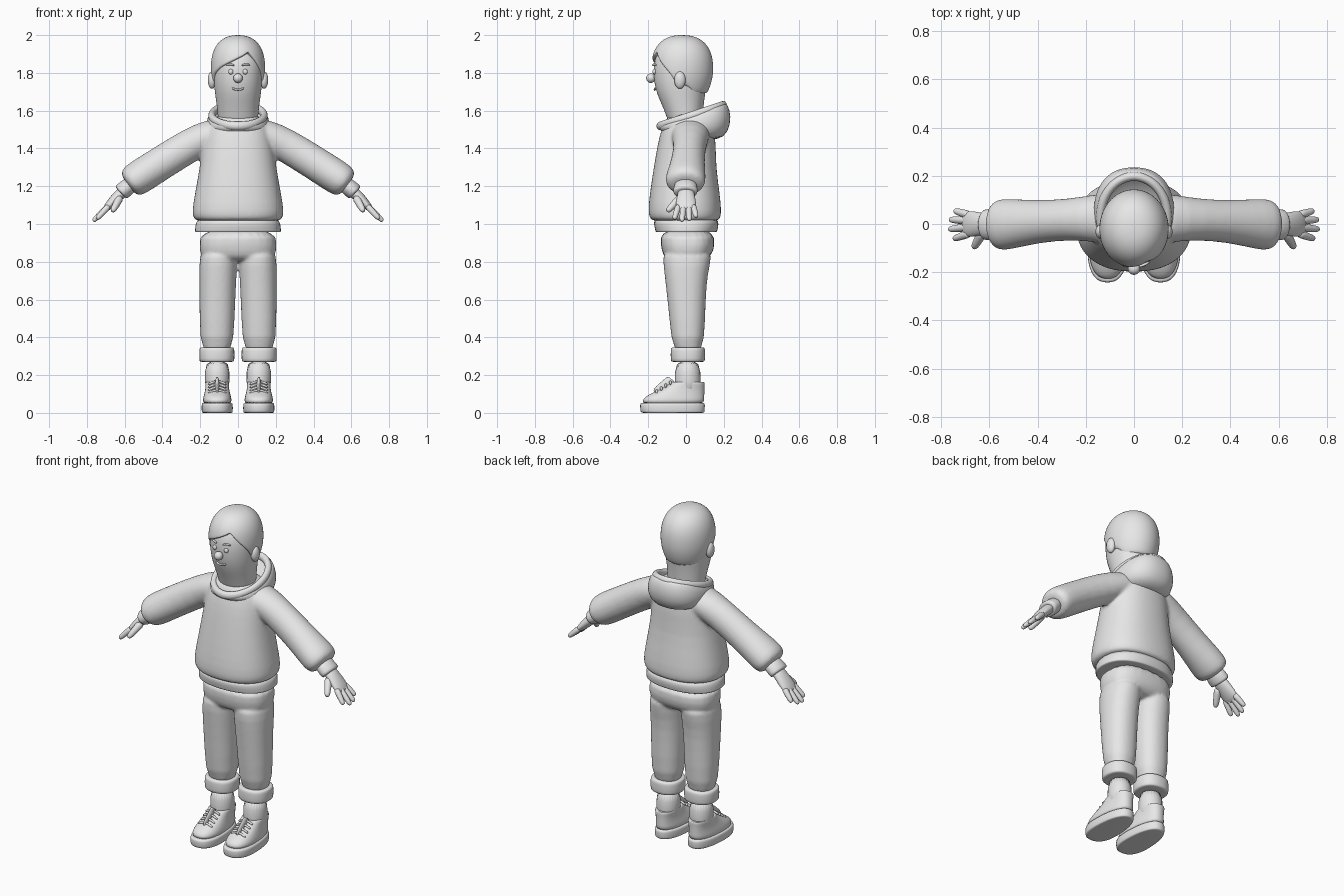
import bpy, bmesh, math
from mathutils import Vector

cube = bpy.data.objects.get("Cube")
if cube:
    bpy.data.objects.remove(cube, do_unlink=True)

grey = bpy.data.materials.new("plain_grey")
grey.use_nodes = True
grey.diffuse_color = (0.8, 0.8, 0.8, 1)
grey.node_tree.nodes["Principled BSDF"].inputs["Base Color"].default_value = (0.8, 0.8, 0.8, 1)


def ring(c, u, v, p=2, n=24):
    """Superellipse section around c with half axes u and v."""
    pts = []
    for i in range(n):
        a = math.tau * i / n
        s, t = math.cos(a), math.sin(a)
        pts.append(Vector(c) + Vector(u) * math.copysign(abs(s) ** (2 / p), s)
                   + Vector(v) * math.copysign(abs(t) ** (2 / p), t))
    return pts


def flat(z, x, rx, y0, y1, p=2.2):
    return ring((x, (y0 + y1) / 2, z), (rx, 0, 0), (0, (y1 - y0) / 2, 0), p)


def loft(bm, rings, caps=True, closed=False):
    rows = [[bm.verts.new(p) for p in r] for r in rings]
    n = len(rows[0])
    pairs = list(zip(rows, rows[1:])) + ([(rows[-1], rows[0])] if closed else [])
    for a, b in pairs:
        for i in range(n):
            j = (i + 1) % n
            bm.faces.new((a[i], a[j], b[j], b[i]))
    if caps:
        bm.faces.new(rows[0])
        bm.faces.new(rows[-1])


def path_rings(spec, side=1, n=16):
    """Sections across a path of (x, y, z, half height, half depth)."""
    pts = [Vector(s[:3]) for s in spec]
    out = []
    for i, s in enumerate(spec):
        d = (pts[min(i + 1, len(pts) - 1)] - pts[max(i - 1, 0)]).normalized()
        ref = Vector((0, 1, 0)) if abs(d.y) < 0.85 else Vector((0, 0, 1))
        v = d.cross(ref).normalized()
        u = v.cross(d).normalized()
        r = ring(pts[i], u * s[4], v * s[3], 2, n)
        out.append([Vector((q.x * side, q.y, q.z)) for q in r])
    return out


def finger(bm, a, b, ra, rb):
    a, b = Vector(a), Vector(b)
    spec = []
    for t, k in ((0, 0.6), (0.05, 1), (0.5, 1), (0.88, 1), (1, 0.6)):
        r = (ra + (rb - ra) * t) * k
        spec.append((*a.lerp(b, t), r, r))
    loft(bm, path_rings(spec, n=10))


def finish(name, bm, mirror=False, subsurf=1, blend=0):
    bmesh.ops.recalc_face_normals(bm, faces=bm.faces)
    for f in bm.faces:
        f.smooth = True
    me = bpy.data.meshes.new(name)
    bm.to_mesh(me)
    bm.free()
    me.materials.append(grey)
    ob = bpy.data.objects.new(name, me)
    bpy.context.collection.objects.link(ob)
    if mirror:
        ob.modifiers.new("mirror", "MIRROR").use_mirror_merge = False
    if subsurf:
        m = ob.modifiers.new("round", "SUBSURF")
        m.levels = m.render_levels = subsurf
    if blend:
        m = ob.modifiers.new("blend", "REMESH")
        m.mode, m.voxel_size, m.use_smooth_shade = "VOXEL", 0.009, True
        m = ob.modifiers.new("soften", "SMOOTH")
        m.factor, m.iterations = 0.5, blend
    return ob


def lofted(name, rings, **kw):
    bm = bmesh.new()
    loft(bm, rings)
    return finish(name, bm, **kw)


def ball(name, c, r, mirror=False):
    bm = bmesh.new()
    bmesh.ops.create_uvsphere(bm, u_segments=24, v_segments=14, radius=1)
    for v in bm.verts:
        v.co = Vector(c) + Vector([a * b for a, b in zip(v.co, r)])
    return finish(name, bm, mirror, 0)


# Sweater: torso and sleeves blended into one skin
bm = bmesh.new()
loft(bm, [flat(z, 0, rx, y0, y1, 2.3) for z, rx, y0, y1 in (
    (1.015, .2, -.16, .16), (1.02, .236, -.192, .182), (1.06, .247, -.203, .19),
    (1.15, .232, -.195, .182), (1.3, .204, -.172, .16), (1.42, .19, -.152, .16),
    (1.5, .175, -.132, .15), (1.55, .145, -.11, .13), (1.58, .11, -.09, .11))])
SLEEVE = ((.05, .02, 1.49, .07, .10), (.14, .025, 1.475, .085, .105), (.25, .02, 1.42, .09, .085),
          (.4, .01, 1.327, .09, .088), (.52, 0, 1.25, .092, .107),
          (.565, -.005, 1.22, .088, .107), (.585, -.005, 1.205, .06, .08))
for side in (1, -1):
    loft(bm, path_rings(SLEEVE, side, 24))
finish("sweater", bm, blend=8)

# Hem band below the sweater
lofted("hem_band", [flat(z, 0, rx, y0, y1, 2.3) for z, rx, y0, y1 in (
    (.957, .215, -.148, .148), (.957, .23, -.162, .165), (.963, .23, -.163, .167),
    (1.0, .226, -.172, .175), (1.04, .22, -.175, .172))])

# Hood bag, open at the top, and its rolled rim
bm = bmesh.new()
loft(bm, [ring((0, y, z), (a, 0, 0), (0, b, s), 2.3, 32) for a, b, y, z, s in (
    (.10, .11, .01, 1.52, .02), (.125, .155, .03, 1.555, .055), (.138, .172, .034, 1.583, .058),
    (.155, .185, .036, 1.575, .06), (.17, .192, .05, 1.535, .035),
    (.165, .175, .05, 1.485, .0), (.12, .13, .045, 1.44, .0))])
finish("hood", bm)
bm = bmesh.new()
loop = []
for i in range(40):
    a = math.tau * i / 40
    out = Vector((math.sin(a), -math.cos(a), 0))
    c = Vector((.139 * out.x, .03 + .168 * out.y, 1.574 + .055 * out.y))
    loop.append(ring(c, out * .02, (0, 0, .024), 2, 10))
loft(bm, loop, caps=False, closed=True)
finish("hood_rim", bm, subsurf=1)

# Trousers: hips and legs blended together
bm = bmesh.new()
loft(bm, [flat(z, 0, rx, y0, y1, 2.6) for z, rx, y0, y1 in (
    (.80, .16, -.09, .09), (.83, .2, -.122, .135), (.88, .206, -.134, .154), (.98, .206, -.145, .155))])
for s in (1, -1):
    loft(bm, [flat(z, x * s, rx, y0, y1) for z, x, rx, y0, y1 in (
        (.29, .112, .086, -.07, .093), (.5, .111, .093, -.088, .102), (.68, .108, .098, -.108, .108),
        (.78, .105, .101, -.12, .125), (.88, .1, .1, -.13, .15))])
finish("trousers", bm, blend=6)
lofted("trouser_cuff", [flat(z, .112, rx, y0, y1, 2.3) for z, rx, y0, y1 in (
    (.27, .07, -.06, .08), (.27, .09, -.078, .098), (.28, .094, -.082, .102),
    (.335, .094, -.082, .102), (.347, .09, -.078, .098), (.347, .075, -.06, .08))], mirror=True)
lofted("ankle", [flat(z, .11, rx, -.06, .078, 2) for z, rx in ((.1, .062), (.15, .064), (.29, .07))],
       mirror=True)


# Shoes: wider at the toe than at the heel
def shoe_ring(z, rx, y0, y1):
    pts = flat(z, .11, rx, y0, y1, 2.4)
    for p in pts:
        p.x = .11 + (p.x - .11) * (1 - .7 * (p.y + .1))
    return pts


lofted("shoe_sole", [shoe_ring(*r) for r in (
    (0, .07, -.215, .08), (0, .081, -.238, .097), (.008, .084, -.243, .1),
    (.045, .084, -.245, .102), (.053, .08, -.241, .098), (.053, .06, -.2, .08))], mirror=True)
lofted("shoe_upper", [shoe_ring(*r) for r in (
    (.04, .077, -.235, .095), (.07, .078, -.232, .098), (.092, .073, -.208, .098),
    (.112, .069, -.165, .098), (.135, .066, -.115, .098), (.158, .068, -.082, .1),
    (.166, .064, -.075, .096), (.158, .055, -.06, .085))], mirror=True)
lofted("shoe_tongue", path_rings(((.11, -.17, .095, .01, .03), (.11, -.11, .135, .012, .036),
                                  (.11, -.075, .168, .012, .036), (.11, -.07, .174, .006, .025))), mirror=True)
bm = bmesh.new()
for k in range(4):
    y, z = -.155 + .024 * k, .115 + .0155 * k
    loft(bm, path_rings([(.11 + dx, y, z + dz, .007, .007)
                         for dx, dz in ((-.05, -.012), (-.025, .002), (0, .005), (.025, .002), (.05, -.012))], n=8))
finish("shoe_laces", bm, mirror=True)

# Shirt cuffs and hands
lofted("sleeve_cuff", path_rings(((.55, 0, 1.225, .045, .06), (.6, -.003, 1.183, .046, .065),
                                  (.618, -.003, 1.168, .047, .066), (.622, -.003, 1.164, .038, .055))), mirror=True)
bm = bmesh.new()
loft(bm, path_rings(((.59, 0, 1.19, .032, .042), (.635, 0, 1.148, .03, .047),
                     (.67, 0, 1.112, .026, .056), (.70, 0, 1.08, .018, .053), (.708, 0, 1.072, .01, .04))))
for y0, y1, x, z in ((-.04, -.062, .748, 1.026), (-.013, -.022, .768, 1.014),
                     (.014, .018, .765, 1.018), (.038, .055, .745, 1.036)):
    finger(bm, (.685, y0, 1.095), (x, y1, z), .019, .014)
finger(bm, (.625, -.03, 1.14), (.665, -.1, 1.066), .024, .016)
finish("hand", bm, mirror=True)

# Head and neck in one form
lofted("head", [flat(z, 0, rx, y0, y1, 2.1) for z, rx, y0, y1 in (
    (1.48, .1, -.08, .08), (1.58, .108, -.105, .09), (1.65, .116, -.138, .096), (1.72, .127, -.166, .108),
    (1.8, .133, -.175, .12), (1.88, .13, -.17, .12), (1.94, .1, -.125, .09), (1.965, .05, -.07, .04))])
ball("ear", (.138, -.032, 1.762), (.022, .03, .046), mirror=True)
ball("nose", (0, -.186, 1.772), (.025, .025, .025))
ball("eye", (.038, -.167, 1.806), (.013, .01, .014), mirror=True)
for name, pts, mirrored in (
        ("eyebrow", ((.018, -.177, 1.838), (.04, -.171, 1.848), (.066, -.156, 1.84)), True),
        ("mouth", ((-.034, -.162, 1.722), (-.016, -.166, 1.71), (.016, -.166, 1.71), (.034, -.162, 1.722)), False)):
    lofted(name, path_rings([(*p, .006, .006) for p in pts], n=8), mirror=mirrored)

# Hair: cap with a swept fringe whose edge height follows the angle around the head
EDGE = ((-180, 1.69), (-120, 1.69), (-100, 1.73), (-78, 1.74), (-68, 1.785), (-40, 1.83), (-10, 1.865),
        (15, 1.895), (25, 1.91), (38, 1.875), (68, 1.79), (78, 1.74), (100, 1.73), (120, 1.69), (180, 1.69))


def edge_height(deg):
    for (a, za), (b, zb) in zip(EDGE, EDGE[1:]):
        if deg <= b:
            return za + (zb - za) * (deg - a) / (b - a)


def hair_point(deg, t, inset=1):
    z0 = edge_height(deg)
    z = z0 + (2.0 - z0) * math.sin(t * math.pi / 2)
    if z > 1.82:
        k = max(0, 1 - ((z - 1.82) / .18) ** 2.4) ** (1 / 2.4)
    else:
        k = 1 - .2 * ((1.82 - z) / .13) ** 2
    a = math.radians(deg)
    k *= inset
    return Vector((.144 * k * math.sin(a), -.02 - .164 * k * math.cos(a), z))


rows = [(0, .82), (0, .97)] + [(.03 + .96 * i / 14, 1) for i in range(15)]
lofted("hair", [[hair_point(-180 + 5 * i, t, k) for i in range(72)] for t, k in rows])
